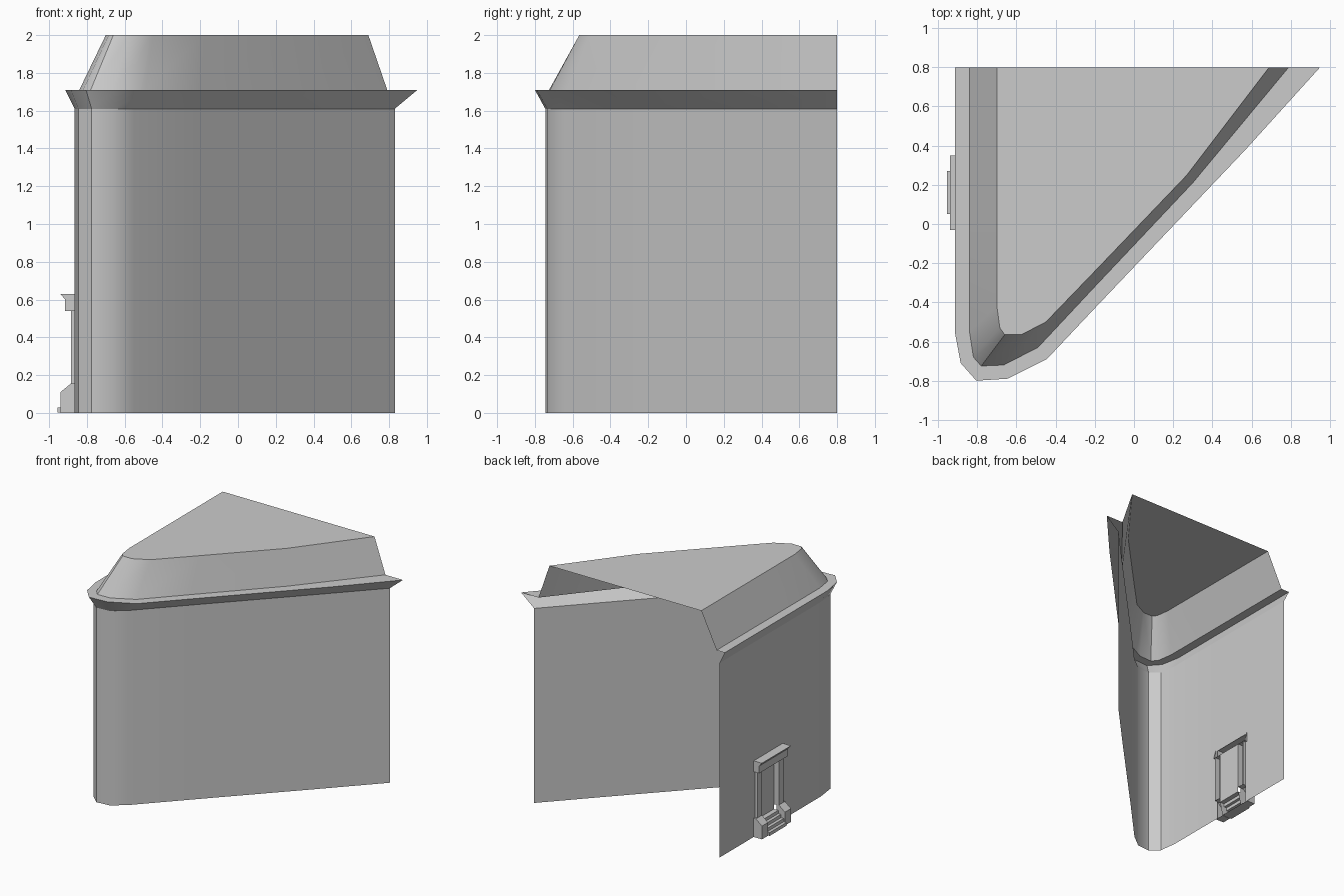
import bpy, bmesh, math

cube = bpy.data.objects.get("Cube")
if cube:
    bpy.data.objects.remove(cube, do_unlink=True)

grey = bpy.data.materials.new("plain_grey")
grey.use_nodes = True
GREY = (0.6, 0.6, 0.6, 1)
grey.diffuse_color = GREY
grey.node_tree.nodes["Principled BSDF"].inputs["Base Color"].default_value = GREY

DOOR_Y = (0.33, -0.01)   # doorway opening in the long side wall
DOOR_TOP = 0.61


def finish(name, bm, smooth=False):
    mesh = bpy.data.meshes.new(name)
    bm.to_mesh(mesh)
    bm.free()
    mesh.materials.append(grey)
    obj = bpy.data.objects.new(name, mesh)
    bpy.context.collection.objects.link(obj)
    if smooth:
        bpy.ops.object.select_all(action='DESELECT')
        obj.select_set(True)
        bpy.context.view_layer.objects.active = obj
        bpy.ops.object.shade_smooth_by_angle(angle=math.radians(35))
    return obj


def split_side(path):
    """Add the doorway's two edges to the straight first segment."""
    x = path[0][0]
    return [path[0]] + [(x, y) for y in DOOR_Y] + path[1:]


def loft(name, levels, doorway=False, cap=False):
    """Skin open outlines given as (outline, height); the back stays open."""
    bm = bmesh.new()
    rows = [[bm.verts.new((x, y, z)) for x, y in split_side(p)] for p, z in levels]
    for r, (a, b) in enumerate(zip(rows, rows[1:])):
        for i in range(len(a) - 1):
            if doorway and r == 0 and i == 1:
                continue
            bm.faces.new((a[i], a[i + 1], b[i + 1], b[i]))
    if cap:
        bm.faces.new(rows[-1])
    return finish(name, bm, True)


def moulding(name, profile, y0, y1):
    """Extrude an x-z profile along y, closed at the ends, open behind."""
    bm = bmesh.new()
    a = [bm.verts.new((x, y0, z)) for x, z in profile]
    b = [bm.verts.new((x, y1, z)) for x, z in profile]
    for i in range(len(a) - 1):
        bm.faces.new((a[i], b[i], b[i + 1], a[i + 1]))
    if len(a) > 2:
        bm.faces.new(a)
        bm.faces.new(b[::-1])
    bmesh.ops.recalc_face_normals(bm, faces=bm.faces)
    return finish(name, bm)


# Outlines run from the back of the long side, round the nose, to the far end
wall = [(-.865, .8), (-.865, -.53), (-.845, -.68), (-.775, -.745), (-.66, -.735),
        (-.55, -.65), (-.2, -.28), (.47, .42), (.83, .8)]
lip = [(-.915, .8), (-.915, -.55), (-.885, -.71), (-.805, -.8), (-.645, -.79),
       (-.445, -.69), (-.2, -.43), (.57, .38), (.95, .8)]
eave = [(-.84, .8), (-.84, -.55), (-.82, -.68), (-.78, -.725), (-.665, -.72),
        (-.49, -.63), (-.2, -.32), (.3, .21), (.79, .8)]
roof = [(-.70, .8), (-.70, -.42), (-.685, -.53), (-.66, -.565), (-.575, -.565),
        (-.45, -.5), (-.18, -.22), (.27, .25), (.69, .8)]

# Main shell
loft("outer_wall", [(wall, 0), (wall, DOOR_TOP), (wall, 1.61)], doorway=True)
loft("cornice", [(wall, 1.61), (lip, 1.71), (eave, 1.71)])
loft("roof", [(eave, 1.71), (roof, 2)], cap=True)

# Doorway
moulding("door_lintel", [(-.865, .63), (-.94, .63), (-.915, .6), (-.915, .54), (-.84, .54)],
         -.03, .35)
moulding("door_panel", [(-.84, .54), (-.84, .11)], .05, .27)
for side, y0, y1 in (("front", -.01, .05), ("back", .27, .33)):
    moulding(side + "_pillar", [(-.84, .54), (-.885, .54), (-.885, .15), (-.84, .15)], y0, y1)
for side, y0, y1 in (("front", -.03, .05), ("back", .27, .35)):
    moulding(side + "_plinth", [(-.865, .155), (-.885, .155), (-.94, .11), (-.94, 0), (-.865, 0)],
             y0, y1)

# Steps between the plinths
steps = [(-.84, .11)]
for i in range(4):
    x = -.88 - .025 * i
    z = .11 - .027 * i
    steps += [(x, z), (x, max(z - .027, 0))]
steps += [(-.955, 0), (-.84, 0)]
moulding("door_steps", steps[:-2] + [(-.865, steps[-3][1])], .05, .27)
